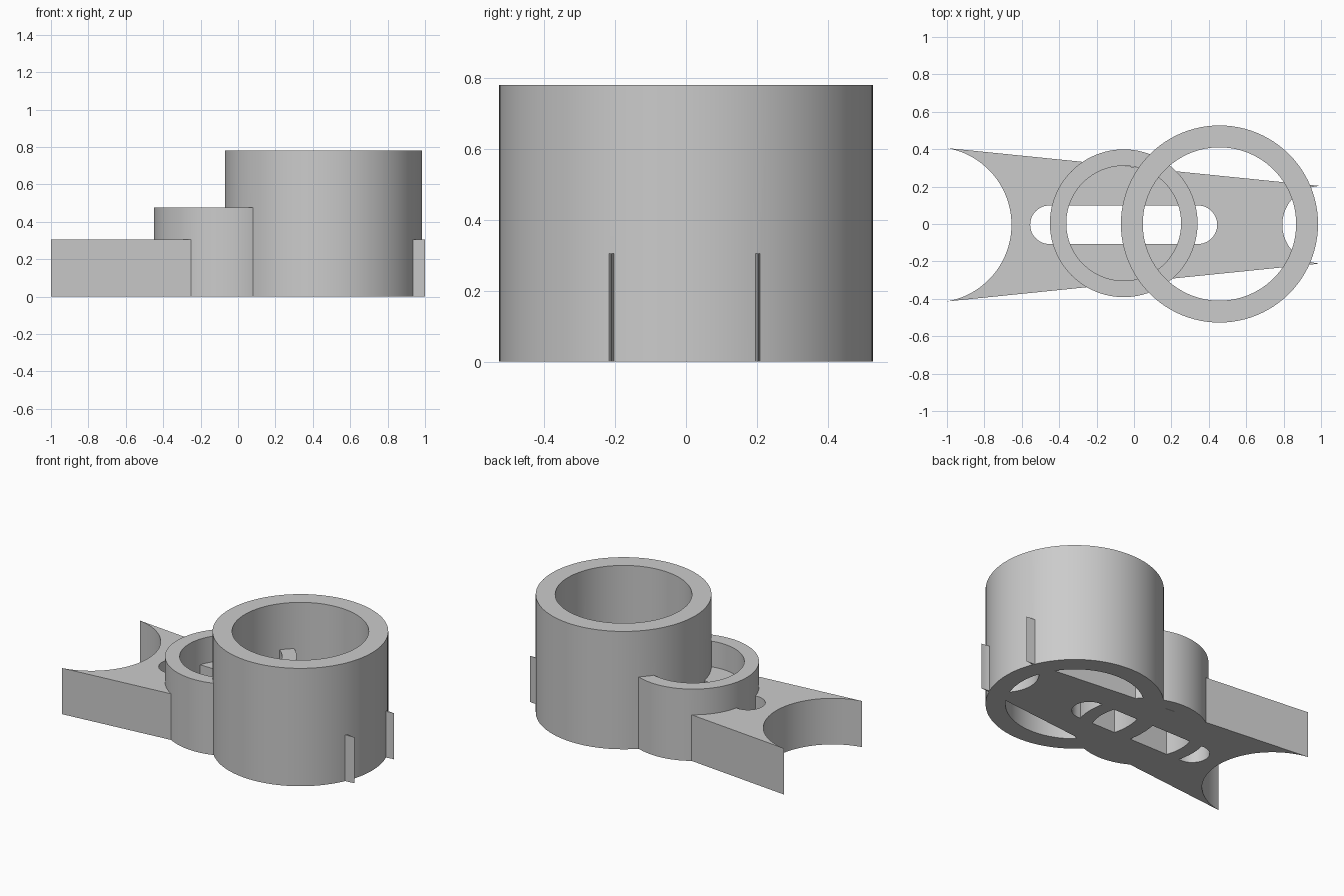
import bpy, bmesh, math

cube = bpy.data.objects.get("Cube")
if cube:
    bpy.data.objects.remove(cube, do_unlink=True)

# Single material
grey = bpy.data.materials.new("plain grey")
grey.use_nodes = True
COLOUR = (0.6, 0.6, 0.6, 1.0)
grey.diffuse_color = COLOUR
grey.node_tree.nodes["Principled BSDF"].inputs["Base Color"].default_value = COLOUR


def arc(cx, cy, r, start, end, n):
    """Points along an arc, angles in radians, both ends included."""
    return [(cx + r * math.cos(start + (end - start) * i / n),
             cy + r * math.sin(start + (end - start) * i / n)) for i in range(n + 1)]


def prism(name, outline, bottom, top):
    """Closed solid made by raising a flat outline."""
    bm = bmesh.new()
    face = bm.faces.new([bm.verts.new((x, y, bottom)) for x, y in outline])
    raised = bmesh.ops.extrude_face_region(bm, geom=[face])
    moved = [v for v in raised["geom"] if isinstance(v, bmesh.types.BMVert)]
    bmesh.ops.translate(bm, verts=moved, vec=(0, 0, top - bottom))
    bmesh.ops.recalc_face_normals(bm, faces=bm.faces[:])
    mesh = bpy.data.meshes.new(name)
    bm.to_mesh(mesh)
    bm.free()
    mesh.materials.append(grey)
    obj = bpy.data.objects.new(name, mesh)
    bpy.context.collection.objects.link(obj)
    return obj


def combine(obj, other, operation):
    """Apply an exact boolean and discard the second solid."""
    mod = obj.modifiers.new(operation.lower(), "BOOLEAN")
    mod.operation = operation
    mod.solver = "EXACT"
    mod.object = other
    bpy.ops.object.select_all(action="DESELECT")
    bpy.context.view_layer.objects.active = obj
    obj.select_set(True)
    bpy.ops.object.modifier_apply(modifier=mod.name)
    bpy.data.objects.remove(other, do_unlink=True)


def ring(name, cx, cy, outer, inner, height, n=96):
    """Open tube standing on the ground."""
    tube = prism(name, arc(cx, cy, outer, 0, math.tau, n)[:-1], 0, height)
    bore = prism("bore_cutter", arc(cx, cy, inner, 0, math.tau, n)[:-1], -0.1, height + 0.1)
    bore.hide_render = True
    combine(tube, bore, "DIFFERENCE")
    return tube


# Tapered link arm with a concave scoop at each end
MID = -0.004
wide, narrow = 0.41, 0.207
big_r, big_x = 0.416, -1.071
tip = math.atan2(wide, -1 - big_x)
outline = arc(big_x, MID, big_r, tip, -tip, 40)
outline += arc(1.0, MID, narrow, -math.pi / 2, -1.5 * math.pi, 40)
arm = prism("link_arm", outline, 0, 0.305)

# Long rounded slot through the arm
half = math.pi / 2
slot = prism("slot_cutter", arc(0.342, MID, 0.103, -half, half, 24)
             + arc(-0.452, MID, 0.103, half, 3 * half, 24), -0.1, 0.5)
slot.hide_render = True
combine(arm, slot, "DIFFERENCE")

# The two tubes, merged into the arm
combine(arm, ring("small_ring", -0.055, 0.004, 0.395, 0.307, 0.475), "UNION")
combine(arm, ring("large_ring", 0.457, 0, 0.527, 0.41, 0.78), "UNION")
arm.name = "ringed_link_arm"

bpy.ops.object.shade_smooth_by_angle(angle=math.radians(30))
